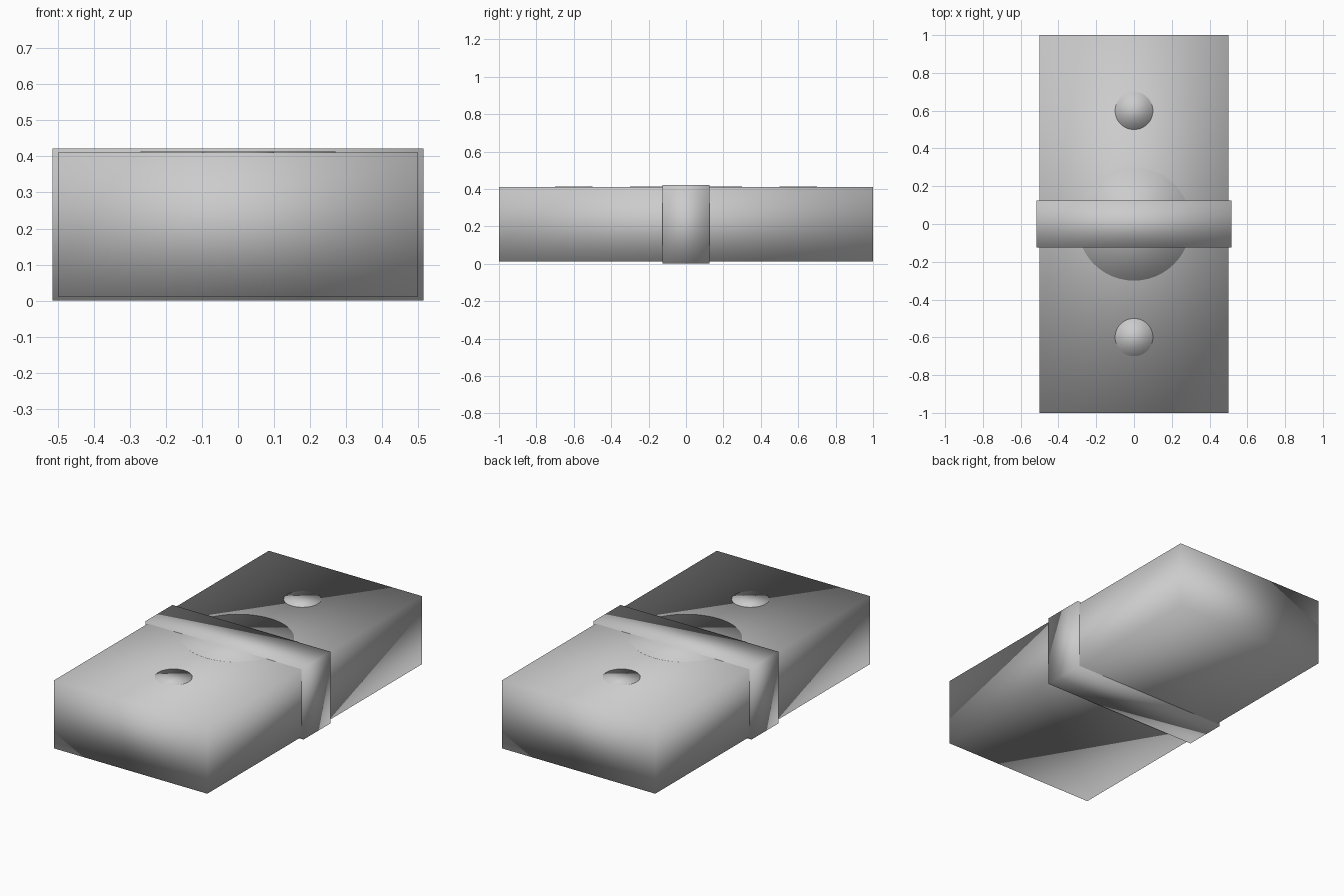
import bpy

if "Cube" in bpy.data.objects:
    bpy.data.objects.remove(bpy.data.objects["Cube"])


def finish(obj, name):
    obj.name = name
    bpy.ops.object.transform_apply(location=False, rotation=False, scale=True)
    bpy.ops.object.shade_smooth()


def box(name, size, z):
    bpy.ops.mesh.primitive_cube_add(size=1, location=(0, 0, z))
    obj = bpy.context.object
    obj.scale = size
    finish(obj, name)


def disc(name, radius, y, top, depth=0.012):
    bpy.ops.mesh.primitive_cylinder_add(
        vertices=48, radius=radius, depth=depth, location=(0, y, top - depth / 2))
    finish(bpy.context.object, name)


# Main block and the band wrapped around its middle
box("body", (1.0, 2.0, 0.40), 0.211)
box("centre_band", (1.03, 0.25, 0.422), 0.211)

# Barely raised round inlays on the top face
disc("large_disc", 0.30, 0, 0.413)
for label, y in (("front", -0.6), ("back", 0.6)):
    disc(label + "_small_disc", 0.10, y, 0.413)
